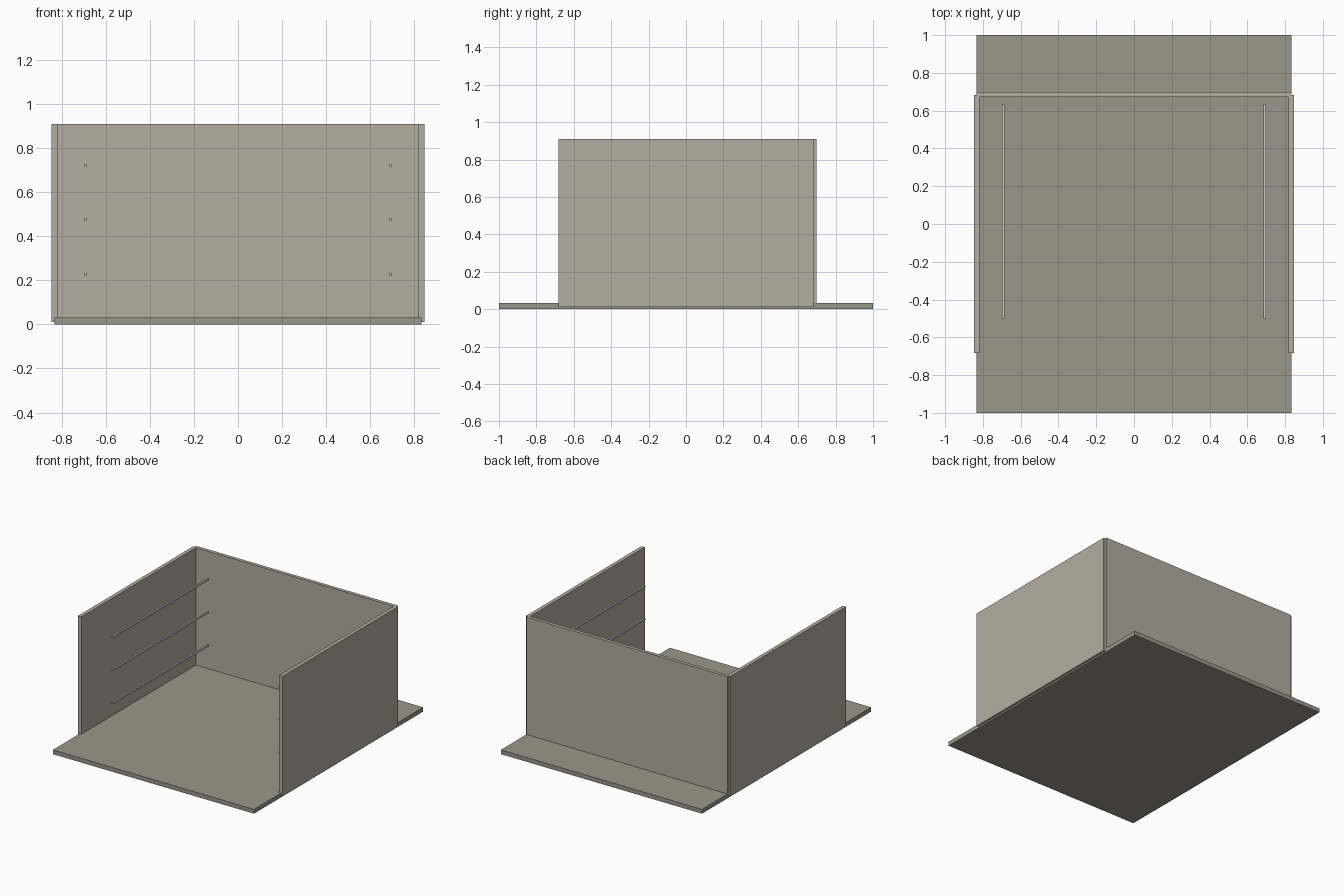
import bpy
import bmesh
from mathutils import Matrix, Vector

if "Cube" in bpy.data.objects:
    bpy.data.objects.remove(bpy.data.objects["Cube"])


def material(name, rgb):
    mat = bpy.data.materials.new(name)
    mat.diffuse_color = (*rgb, 1.0)
    mat.use_nodes = True
    mat.node_tree.nodes["Principled BSDF"].inputs["Base Color"].default_value = mat.diffuse_color
    return mat


WALL = material("wall_board", (0.456, 0.418, 0.356))
BASE = material("base_board", (0.323, 0.305, 0.254))
RAIL = material("pale_metal", (0.8, 0.8, 0.8))


def box(name, lo, hi, mat):
    """Axis-aligned box between two corners."""
    lo, hi = Vector(lo), Vector(hi)
    bm = bmesh.new()
    bmesh.ops.create_cube(bm, size=1.0, matrix=Matrix.Diagonal((*(hi - lo), 1.0)))
    mesh = bpy.data.meshes.new(name)
    bm.to_mesh(mesh)
    bm.free()
    mesh.materials.append(mat)
    obj = bpy.data.objects.new(name, mesh)
    obj.location = (lo + hi) / 2
    bpy.context.collection.objects.link(obj)
    return obj


BOTTOM, TOP = 0.012, 0.91

# Base board and back panel
box("base_board", (-0.833, -1, 0), (0.833, 1, 0.032), BASE)
box("back_panel", (-0.833, 0.672, BOTTOM), (0.833, 0.698, TOP), WALL)

for side, s in (("left", -1), ("right", 1)):
    # Side wall
    xs = sorted((s * 0.819, s * 0.847))
    box(side + "_wall", (xs[0], -0.682, BOTTOM), (xs[1], 0.682, TOP), WALL)
    # Thin shelf rails just inside the wall
    for i, z in enumerate((0.228, 0.477, 0.722)):
        x, r = s * 0.692, 0.006
        box(f"{side}_rail_{i + 1}", (x - r, -0.5, z - r), (x + r, 0.635, z + r), RAIL)
